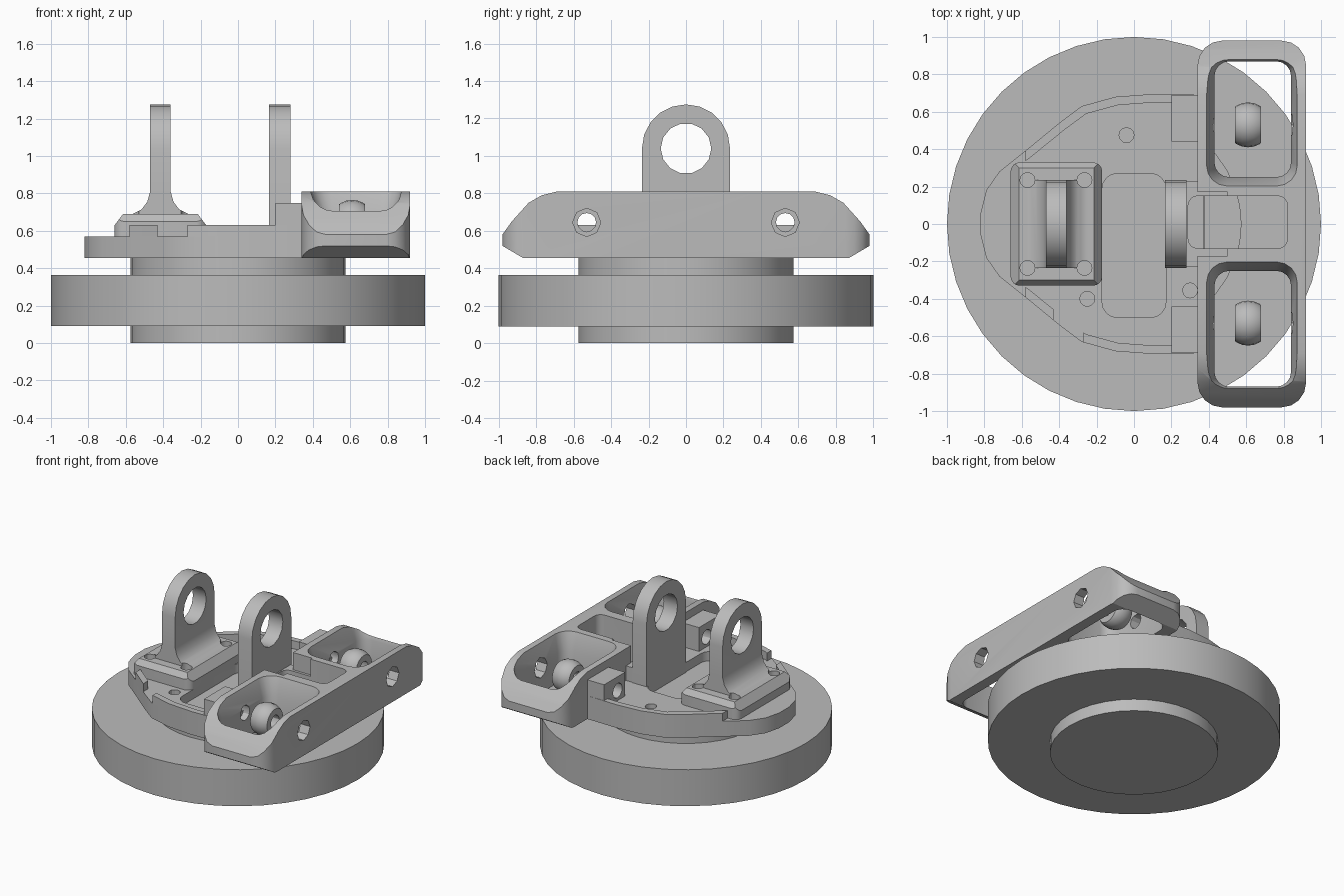
import bpy, bmesh
from math import cos, sin, pi, radians
from mathutils import Matrix

if "Cube" in bpy.data.objects:
    bpy.data.objects.remove(bpy.data.objects["Cube"], do_unlink=True)

steel = bpy.data.materials.new("plain_grey")
steel.use_nodes = True
GREY = (0.5, 0.5, 0.5, 1)
steel.diffuse_color = GREY
for node in steel.node_tree.nodes:
    if node.type == 'BSDF_PRINCIPLED':
        node.inputs["Base Color"].default_value = GREY


def finish(name, bm):
    bmesh.ops.recalc_face_normals(bm, faces=bm.faces[:])
    mesh = bpy.data.meshes.new(name)
    bm.to_mesh(mesh)
    bm.free()
    mesh.materials.append(steel)
    ob = bpy.data.objects.new(name, mesh)
    bpy.context.collection.objects.link(ob)
    return ob


def prism(name, pts, lo, hi, axis='z', top=None):
    """Extrude an outline along an axis; 'top' gives a different far outline."""
    place = {'z': lambda p, h: (p[0], p[1], h),
             'x': lambda p, h: (h, p[0], p[1]),
             'y': lambda p, h: (p[0], h, p[1])}[axis]
    bm = bmesh.new()
    a = [bm.verts.new(place(p, lo)) for p in pts]
    b = [bm.verts.new(place(p, hi)) for p in (top or pts)]
    bm.faces.new(a)
    bm.faces.new(b)
    n = len(a)
    for i in range(n):
        j = (i + 1) % n
        bm.faces.new((a[i], a[j], b[j], b[i]))
    return finish(name, bm)


def circle(u, v, r, n=16):
    return [(u + r * cos(2 * pi * i / n), v + r * sin(2 * pi * i / n)) for i in range(n)]


def rect(x0, x1, y0, y1, r=0, n=4):
    if r == 0:
        return [(x0, y0), (x1, y0), (x1, y1), (x0, y1)]
    corners = [(x1 - r, y1 - r), (x0 + r, y1 - r), (x0 + r, y0 + r), (x1 - r, y0 + r)]
    return [(cx + r * cos(pi / 2 * (k + i / n)), cy + r * sin(pi / 2 * (k + i / n)))
            for k, (cx, cy) in enumerate(corners) for i in range(n + 1)]


def box(x0, x1, y0, y1, z0, z1, name="cutter"):
    return prism(name, rect(x0, x1, y0, y1), z0, z1)


def boolean(ob, tool, op='DIFFERENCE'):
    mod = ob.modifiers.new("cut", 'BOOLEAN')
    mod.operation = op
    mod.solver = 'EXACT'
    mod.object = tool
    tool.hide_render = True
    bpy.context.view_layer.objects.active = ob
    bpy.ops.object.modifier_apply(modifier=mod.name)
    bpy.data.objects.remove(tool, do_unlink=True)


def drill(ob, u, v, r, lo, hi, axis='z', n=12):
    boolean(ob, prism("cutter", circle(u, v, r, n), lo, hi, axis))


def mirrored(half):
    return half + [(-u, v) for u, v in reversed(half)]


parts = []

# Round flange and hub
parts.append(prism("flange", circle(0, 0, 1, 40), 0.09, 0.365))
parts.append(prism("hub", circle(0, 0, 0.575, 36), 0, 0.46))

# Rounded mounting plate with a sunken tray
half = [(-0.82, 0.06), (-0.79, 0.18), (-0.72, 0.28), (-0.57, 0.4), (-0.4, 0.54),
        (-0.28, 0.63), (-0.1, 0.68), (0.1, 0.695), (0.38, 0.69)]
outline = half + [(x, -y) for x, y in reversed(half)]
plate = prism("mounting_plate", outline, 0.455, 0.57)
boolean(plate, prism("cutter", rect(-0.17, 0.17, -0.5, 0.27, 0.08), 0.5, 0.7))
for x, y in [(-0.04, 0.475), (-0.25, -0.4), (0.3, -0.355)]:
    drill(plate, x, y, 0.04, 0.5, 0.7)
parts.append(plate)

# Raised rim of the plate, with a gap on one side
rim = prism("plate_rim", outline, 0.55, 0.63)
inner = [(0.2 + (x - 0.2) * 0.95, y * 0.935) for x, y in outline]
boolean(rim, prism("cutter", inner, 0.5, 0.7))
boolean(rim, box(-1, -0.58, -1, 1, 0.5, 0.7))
boolean(rim, box(-0.43, -0.27, -1, 0, 0.5, 0.7))
parts.append(rim)

# Raised centre seat behind the front lug
seat = prism("centre_seat", rect(0.2, 0.48, -0.23, 0.23, 0.05), 0.456, 0.68)
drill(seat, 0.43, 0.185, 0.035, 0.6, 0.8)

# Crossbar: side profile trimmed by a rounded plan
profile = mirrored([(0.87, 0.455), (0.98, 0.52), (0.98, 0.58), (0.93, 0.65),
                    (0.84, 0.75), (0.77, 0.79), (0.69, 0.81)])
bar = prism("crossbar", profile, 0.34, 0.92, 'x')
boolean(bar, prism("trim", rect(0.34, 0.92, -0.98, 0.98, 0.13), 0.3, 1), 'INTERSECT')
for s in (1, -1):
    y0, y1 = sorted((s * 0.25, s * 0.87))
    low = rect(0.43, 0.84, y0, y1, 0.08)
    wide = rect(0.385, 0.875, y0 - 0.05, y1 + 0.05, 0.11)
    boolean(bar, prism("cutter", low, 0.4, 0.95))
    boolean(bar, prism("cutter", low, 0.68, 0.82, 'z', wide))
    drill(bar, s * 0.53, 0.645, 0.055, 0.2, 0.6, 'x')
    drill(bar, s * 0.53, 0.645, 0.075, 0.7, 1.1, 'x', 8)
boolean(bar, box(0.3, 0.5, -0.17, 0.17, 0.68, 1))
for ob in (bar, seat, plate):
    boolean(ob, prism("cutter", rect(0.29, 0.82, -0.13, 0.15, 0.05), 0.4, 1))
parts += [bar, seat]

# Drilled blocks and swivel balls on both sides
for s, side in ((1, "back"), (-1, "front")):
    y0, y1 = sorted((s * 0.44, s * 0.69))
    block = box(0.2, 0.37, y0, y1, 0.456, 0.75, side + "_block")
    drill(block, s * 0.53, 0.645, 0.055, 0.1, 0.5, 'x')
    bm = bmesh.new()
    bmesh.ops.create_uvsphere(bm, u_segments=20, v_segments=12, radius=0.12,
                              matrix=Matrix.Translation((0.61, s * 0.53, 0.645))
                              @ Matrix.Rotation(pi / 2, 4, 'Y'))
    ball = finish(side + "_swivel_ball", bm)
    boolean(ball, box(0.54, 0.68, s * 0.53 - 0.2, s * 0.53 + 0.2, 0.4, 0.9), 'INTERSECT')
    drill(ball, s * 0.53, 0.645, 0.05, 0.3, 0.9, 'x')
    parts += [block, ball]


# Upright lugs with round eyes
def lug_top(n=10):
    return [(0.235 * cos(pi * i / n), 1.04 + 0.235 * sin(pi * i / n)) for i in range(n + 1)]


lug = prism("inner_lug", [(-0.235, 0.46), (0.235, 0.46)] + lug_top(), 0.165, 0.28, 'x')
drill(lug, 0, 1.04, 0.135, 0, 0.5, 'x', 14)
parts.append(lug)

# Outer bracket: flared foot and lug in one piece
flare = [(0.245, 0.54), (0.245, 0.63), (0.2, 0.69), (0.15, 0.69),
         (0.1, 0.715), (0.07, 0.755), (0.055, 0.81), (0.055, 1.3)]
bracket = prism("outer_bracket", [(x - 0.415, z) for x, z in mirrored(flare)], -0.33, 0.33, 'y')
sides = [(-0.235, 0.69), (-0.3, 0.69), (-0.33, 0.65), (-0.33, 0.5),
         (0.33, 0.5), (0.33, 0.65), (0.3, 0.69), (0.235, 0.69)]
boolean(bracket, prism("trim", sides + lug_top(), -0.9, 0, 'x'), 'INTERSECT')
boolean(bracket, prism("trim", rect(-0.66, -0.17, -0.33, 0.33, 0.05), 0.4, 1.5), 'INTERSECT')
drill(bracket, 0, 1.04, 0.135, -0.9, 0, 'x', 14)
for x in (-0.57, -0.265):
    for y in (-0.235, 0.235):
        drill(bracket, x, y, 0.04, 0.6, 0.75)
parts.append(bracket)

# Smooth shading that keeps the machined edges crisp
bpy.ops.object.select_all(action='DESELECT')
for ob in parts:
    ob.select_set(True)
bpy.context.view_layer.objects.active = parts[0]
bpy.ops.object.shade_smooth_by_angle(angle=radians(30))
